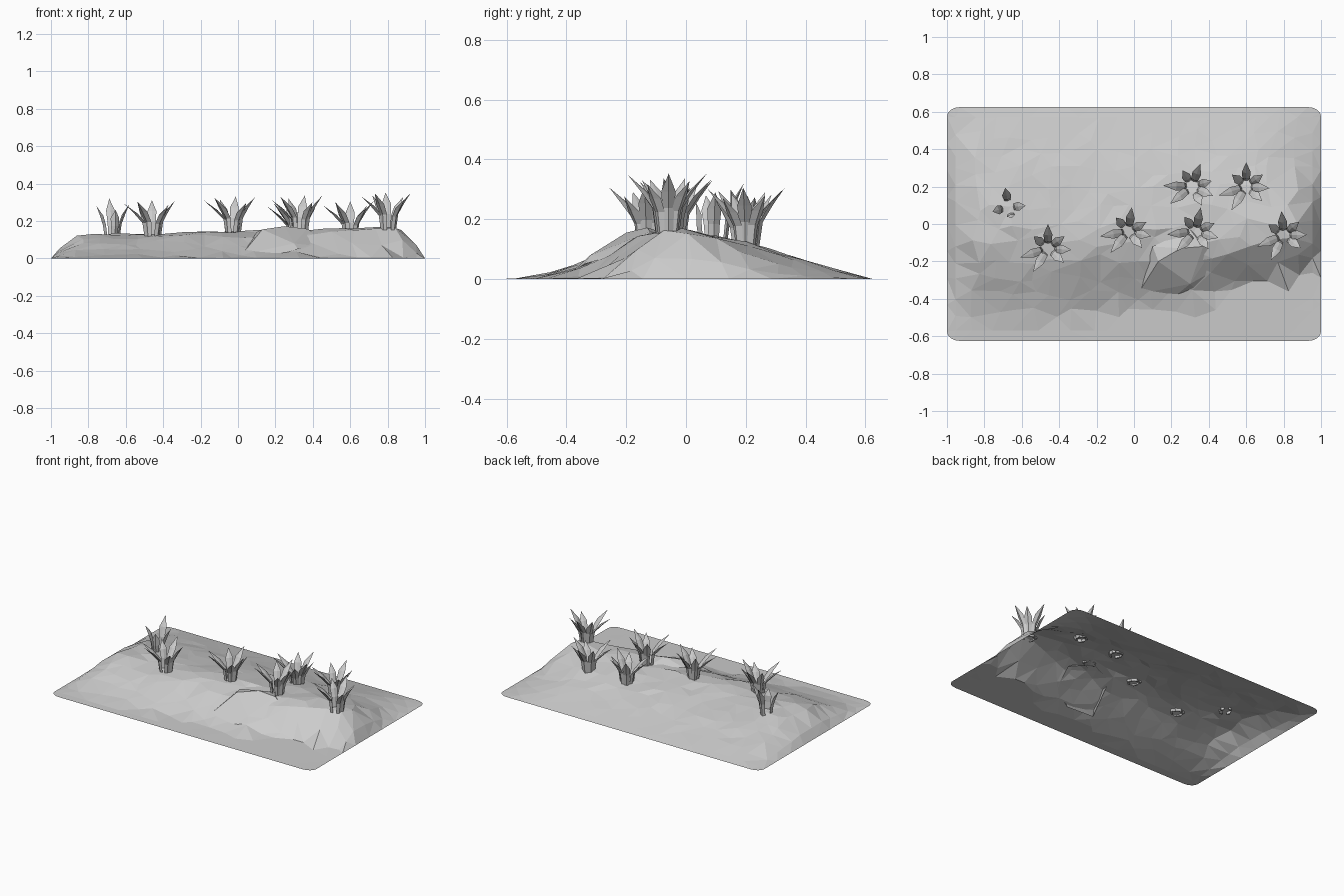
import bpy, bmesh, math, random
from mathutils import Vector
from mathutils.geometry import delaunay_2d_cdt

if "Cube" in bpy.data.objects:
    bpy.data.objects.remove(bpy.data.objects["Cube"])

random.seed(4)
HX, HY, RC = 1.0, 0.625, 0.07


def lerp(table, v):
    if v <= table[0][0]:
        return table[0][1]
    for (a, fa), (b, fb) in zip(table, table[1:]):
        if v <= b:
            return fa + (fb - fa) * (v - a) / (b - a)
    return table[-1][1]


RIDGE = [(-1, 0), (-.97, .04), (-.9, .105), (-.82, .135), (-.5, .13), (-.1, .145),
         (.3, .15), (.7, .172), (.85, .17), (.9, .15), (.95, .08), (1, 0)]
# gentler right end behind the ridge
RIDGE_BACK = RIDGE[:-5] + [(.45, .155), (.65, .15), (.8, .11), (1, 0)]
FOOT = [(-1, -.52), (-.4, -.5), (0, -.43), (.3, -.42), (.45, -.36), (.7, -.28), (1, -.22)]
CREST = [(-1, -.14), (-.4, -.19), (0, -.16), (.5, -.15), (1, -.11)]


def height(x, y):
    foot, crest = lerp(FOOT, x), lerp(CREST, x)
    mid = crest + .45 * (foot - crest)
    prof = lerp([(-HY, 0), (foot, .03), (mid, .5), (crest, .94), (-.03, 1),
                 (.12, .88), (.3, .6), (.5, .23), (HY, 0)], y)
    back = lerp([(.05, 0), (.35, 1)], y)
    return prof * (lerp(RIDGE, x) * (1 - back) + lerp(RIDGE_BACK, x) * back)


def make(name, bm):
    bmesh.ops.recalc_face_normals(bm, faces=bm.faces)
    me = bpy.data.meshes.new(name)
    bm.to_mesh(me)
    bm.free()
    ob = bpy.data.objects.new(name, me)
    bpy.context.collection.objects.link(ob)
    return ob


# ground mound: irregular triangulated open sheet with rounded corners
edge = []
for k, (sx, sy) in enumerate([(1, 1), (-1, 1), (-1, -1), (1, -1)]):
    for i in range(5):
        a = math.pi / 2 * (k + i / 4)
        edge.append(Vector((sx * (HX - RC) + RC * math.cos(a),
                            sy * (HY - RC * .7) + RC * .7 * math.sin(a))))
ring = []
for a, b in zip(edge, edge[1:] + edge[:1]):
    n = max(1, round((b - a).length / .14))
    ring += [a.lerp(b, i / n) for i in range(n)]
pts = list(ring)
for i in range(19):
    for j in range(13):
        x = -.955 + 1.91 * i / 18
        y = -.57 + 1.14 * j / 12
        if 0 < i < 18:
            x += random.uniform(-.035, .035)
        if 0 < j < 12:
            y += random.uniform(-.03, .03)
        pts.append(Vector((x, y)))
n = len(ring)
vs, _, fs, *_ = delaunay_2d_cdt(pts, [(i, (i + 1) % n) for i in range(n)], [], 1, 1e-5)
bm = bmesh.new()
bv = []
for v in vs:
    on_rim = any((v - p).length < 1e-4 for p in ring)
    z = height(v.x, v.y) * (1 + random.uniform(-.07, .05))
    bv.append(bm.verts.new((v.x, v.y, 0 if on_rim else z)))
for f in fs:
    bm.faces.new([bv[i] for i in f])
ground = make("ground_mound", bm)
if ground.data.polygons[0].normal.z < 0:
    ground.data.flip_normals()

# faceted boulder set into the front slope
bm = bmesh.new()
for p in [(.02, -.375, .02), (.22, -.385, .02), (.32, -.34, .05), (.39, -.27, .07),
          (.42, -.14, .13), (.3, -.32, .08), (.13, -.2, .155), (.25, -.13, .172),
          (.37, -.12, .158), (.3, -.03, .14), (.1, -.12, .14)]:
    bm.verts.new(p)
bmesh.ops.convex_hull(bm, input=bm.verts[:])
# open underneath, like the ground sheet
bm.normal_update()
bmesh.ops.delete(bm, geom=[f for f in bm.faces if f.normal.z < -.1], context='FACES')
bmesh.ops.delete(bm, geom=[v for v in bm.verts if not v.link_faces], context='VERTS')
make("boulder", bm)


# leafy tufts: bent, creased blades ending in a point
def blade(bm, base, ang, reach, tall):
    out = Vector((math.cos(ang), math.sin(ang), 0))
    side = Vector((-out.y, out.x, 0))
    r0 = random.uniform(.026, .038)
    rings = []
    for r, z, w, d in [(r0, -.015, .016, .010), (r0 + .01, tall * .38, .02, .012),
                       (r0 + (reach - r0) * .45, tall * .68, .024, .012)]:
        c = base + out * r + Vector((0, 0, z))
        rings.append([bm.verts.new(c + o) for o in
                      (side * w, out * d, -side * w, -out * d * .4)])
    tip = bm.verts.new(base + out * reach + Vector((0, 0, tall)))
    for a, b in zip(rings, rings[1:]):
        for i in range(4):
            j = (i + 1) % 4
            bm.faces.new((a[i], a[j], b[j], b[i]))
    for i in range(4):
        bm.faces.new((rings[-1][i], rings[-1][(i + 1) % 4], tip))
    bm.faces.new(rings[0][::-1])


# each leaf: heading in degrees, outward reach, height
BIG = [(90, .13, .185), (36, .11, .16), (-4, .125, .185), (-42, .115, .15),
       (-122, .15, .18), (198, .155, .165), (140, .10, .17)]
SMALL = [(100, .105, .2), (5, .09, .17), (-75, .06, .14), (195, .09, .16)]
TUFTS = [(-.67, .09, 0, SMALL), (-.46, -.13, 0, BIG), (-.03, -.04, -8, BIG),
         (.31, .20, -20, BIG), (.33, -.04, -12, BIG), (.60, .20, 0, BIG),
         (.80, -.06, 5, BIG)]
for k, (x, y, rot, leaves) in enumerate(TUFTS):
    bm = bmesh.new()
    base = Vector((x, y, height(x, y)))
    for a, r, t in leaves:
        blade(bm, base, math.radians(a + rot), r, t)
    make(f"leaf_tuft_{k + 1}", bm)
